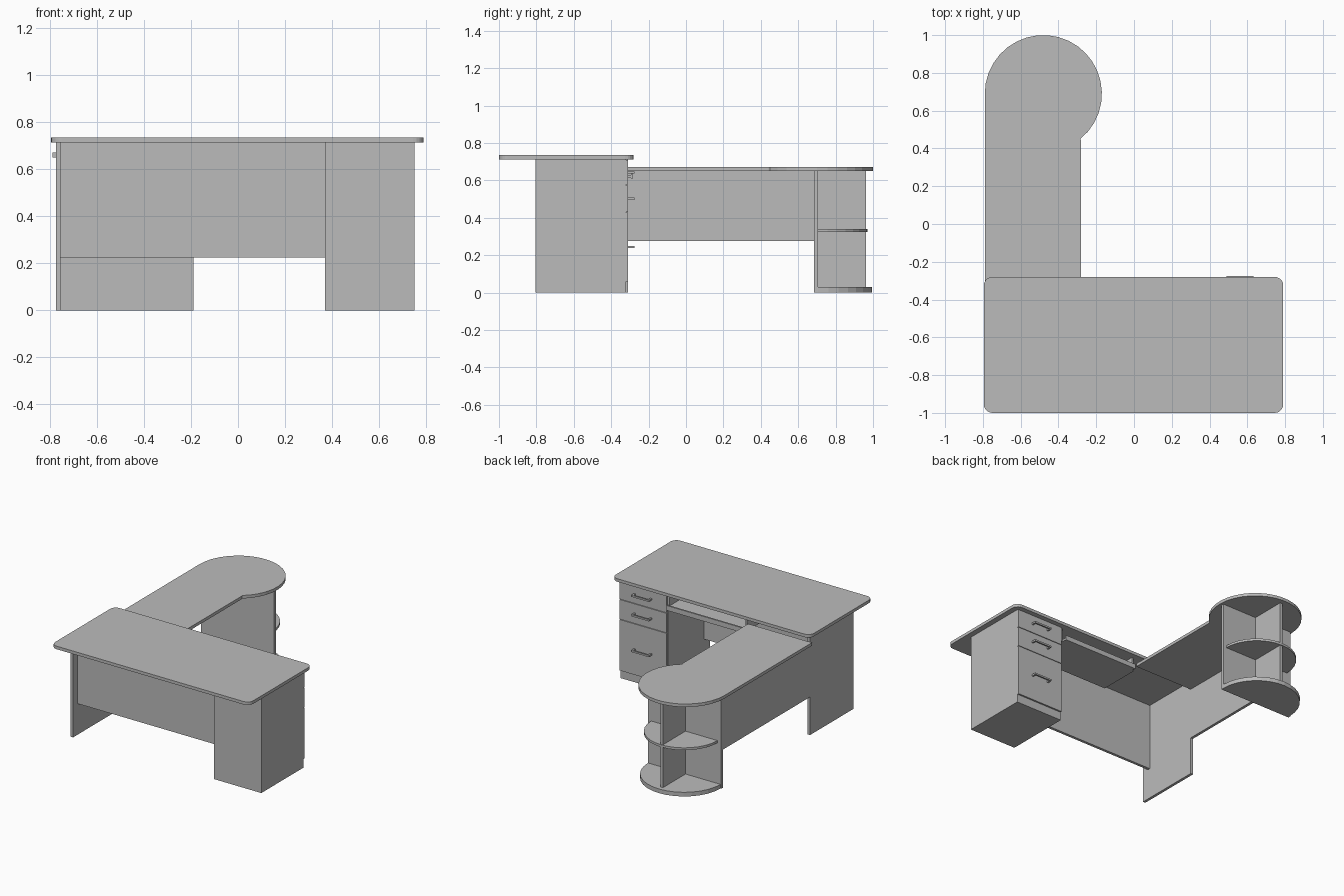
import bpy, bmesh, math

old = bpy.data.objects.get("Cube")
if old:
    bpy.data.objects.remove(old, do_unlink=True)

grey = bpy.data.materials.new("plain_grey")
grey.use_nodes = True
colour = (0.5, 0.5, 0.5, 1)
grey.diffuse_color = colour
grey.node_tree.nodes["Principled BSDF"].inputs["Base Color"].default_value = colour


def slab(name, outline, z0, z1):
    """Flat board: an xy outline raised from z0 to z1."""
    bm = bmesh.new()
    face = bm.faces.new([bm.verts.new((x, y, z0)) for x, y in outline])
    up = bmesh.ops.extrude_face_region(bm, geom=[face])["geom"]
    for v in up:
        if isinstance(v, bmesh.types.BMVert):
            v.co.z = z1
    bmesh.ops.recalc_face_normals(bm, faces=bm.faces)
    mesh = bpy.data.meshes.new(name)
    bm.to_mesh(mesh)
    bm.free()
    mesh.materials.append(grey)
    obj = bpy.data.objects.new(name, mesh)
    bpy.context.collection.objects.link(obj)
    return obj


def box(name, x, y, z):
    return slab(name, [(x[0], y[0]), (x[1], y[0]), (x[1], y[1]), (x[0], y[1])], *z)


def arc(cx, cy, r, start, end, steps):
    angles = [math.radians(start + (end - start) * i / steps) for i in range(steps + 1)]
    return [(cx + r * math.cos(a), cy + r * math.sin(a)) for a in angles]


# Main desk top with rounded corners
X0, X1, Y0, Y1, R = -0.795, 0.79, -1.0, -0.28, 0.045
corners = [(X1 - R, Y1 - R), (X0 + R, Y1 - R), (X0 + R, Y0 + R), (X1 - R, Y0 + R)]
outline = []
for i, (cx, cy) in enumerate(corners):
    outline += arc(cx, cy, R, 90 * i, 90 * i + 90, 5)
slab("desk_top", outline, 0.713, 0.735)

# Main desk supports
FRONT, BACK = -0.805, -0.31
box("side_panel", (-0.775, -0.755), (FRONT, BACK), (0, 0.713))
box("modesty_panel", (-0.755, 0.37), (FRONT + 0.05, FRONT + 0.07), (0.225, 0.713))
box("drawer_cabinet", (0.37, 0.75), (FRONT, BACK - 0.012), (0, 0.713))

# Drawer fronts, each with a bar handle on two posts
for name, z0, z1 in (("top", 0.577, 0.709), ("middle", 0.432, 0.573), ("bottom", 0.06, 0.428)):
    box(name + "_drawer_front", (0.372, 0.748), (BACK - 0.012, BACK), (z0, z1))
    mid = (z0 + z1) / 2
    for side, x in (("left", 0.62), ("right", 0.49)):
        box(f"{name}_handle_{side}_post", (x, x + 0.012), (BACK, -0.285), (mid - 0.006, mid + 0.006))
    box(name + "_handle_bar", (0.49, 0.632), (-0.285, -0.275), (mid - 0.006, mid + 0.006))

# Pull-out keyboard tray on hanging rails
box("tray_board", (-0.25, 0.355), (-0.62, -0.295), (0.613, 0.628))
box("tray_lip", (-0.25, 0.355), (-0.295, -0.283), (0.61, 0.645))
for side, x in (("left", 0.355), ("right", -0.265)):
    box(f"tray_{side}_rail", (x, x + 0.015), (-0.62, -0.32), (0.613, 0.713))

# Return top ending in a round meeting end
CX, CY, RR = -0.48, 0.69, 0.31
neck = math.degrees(math.asin(-0.24 / RR))
round_end = arc(CX, CY, RR, neck, 180, 22)
slab("return_top", [(-0.79, BACK), (-0.28, BACK), (-0.28, 0.44)] + round_end, 0.65, 0.672)
box("return_panel", (-0.775, -0.755), (BACK, 0.685), (0.275, 0.65))

# Open shelf unit under the round end
box("shelf_back", (-0.775, -0.19), (0.685, 0.705), (0, 0.65))
for name, r, z0, z1 in (("bottom_shelf", 0.29, 0, 0.03), ("middle_shelf", 0.265, 0.323, 0.34)):
    slab(name, arc(CX, 0.705, r, 0, 180, 16), z0, z1)
for name, z0, z1 in (("lower_divider", 0.03, 0.323), ("upper_divider", 0.34, 0.65)):
    box(name, (CX - 0.01, CX + 0.01), (0.705, 0.963), (z0, z1))
